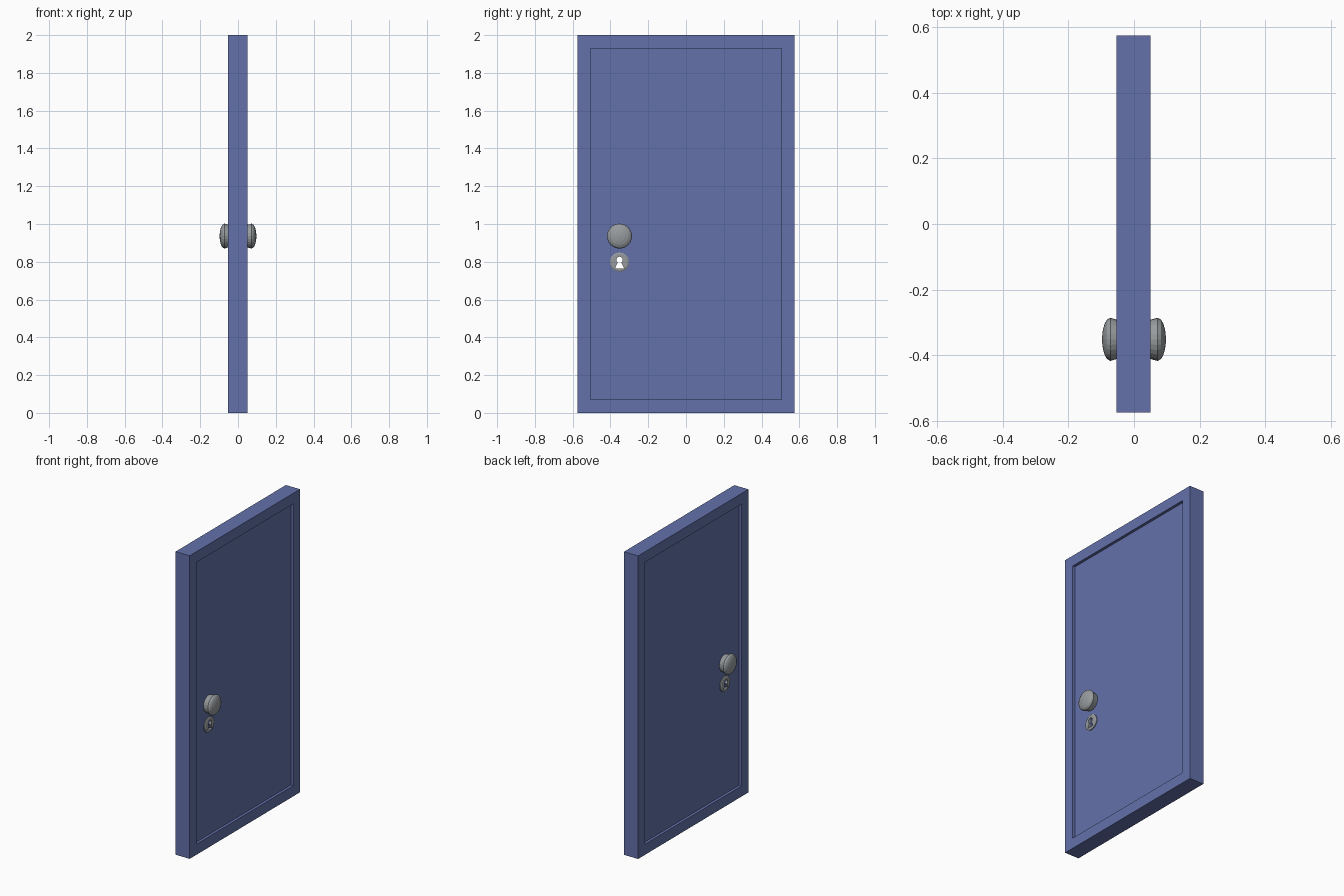
import bpy, bmesh, math

if "Cube" in bpy.data.objects:
    bpy.data.objects.remove(bpy.data.objects["Cube"])

KNOB_Y, KNOB_Z, LOCK_Z = -0.352, 0.936, 0.798
X0, X1, DEPTH = -0.053, 0.05, 0.018      # door faces and panel recess


def material(name, rgb):
    m = bpy.data.materials.new(name)
    m.diffuse_color = (*rgb, 1)
    m.use_nodes = True
    m.node_tree.nodes["Principled BSDF"].inputs["Base Color"].default_value = m.diffuse_color
    return m


blue = material("blue paint", (0.125, 0.165, 0.405))
grey = material("grey metal", (0.31, 0.33, 0.34))


def finish(name, bm, mat):
    bmesh.ops.recalc_face_normals(bm, faces=bm.faces)
    me = bpy.data.meshes.new(name)
    bm.to_mesh(me)
    bm.free()
    ob = bpy.data.objects.new(name, me)
    bpy.context.collection.objects.link(ob)
    if mat:
        me.materials.append(mat)
    return ob


def lathe(name, profile, z, mat, seg=24):
    """Turn (x, radius) points around an axis along x."""
    bm = bmesh.new()
    rings = []
    for x, r in profile:
        rings.append([bm.verts.new((x, KNOB_Y + r * math.cos(2 * math.pi * i / seg),
                                    z + r * math.sin(2 * math.pi * i / seg)))
                      for i in range(seg)])
    for a, b in zip(rings, rings[1:]):
        for i in range(seg):
            j = (i + 1) % seg
            bm.faces.new((a[i], a[j], b[j], b[i]))
    bm.faces.new(rings[0])
    bm.faces.new(rings[-1])
    return finish(name, bm, mat)


# Door slab with a recessed panel on both faces
bm = bmesh.new()
bmesh.ops.create_cube(bm, size=1)
for v in bm.verts:
    v.co = (X1 if v.co.x > 0 else X0, v.co.y * 1.15, (v.co.z + 0.5) * 2)
bm.normal_update()
sides = [f for f in bm.faces if abs(f.normal.x) > 0.9]
for f in sides:
    n = f.normal.copy()
    bmesh.ops.inset_region(bm, faces=[f], thickness=0.07, use_even_offset=True)
    inner = bmesh.ops.extrude_discrete_faces(bm, faces=[f])["faces"][0]
    for v in inner.verts:
        v.co -= n * DEPTH
door = finish("door_slab", bm, blue)

# Keyhole cutter: round top with a flared slot, right through the door
outline = [(0.017 * math.cos(math.radians(a)), 0.012 + 0.017 * math.sin(math.radians(a)))
           for a in range(-55, 236, 29)]
outline += [(-0.024, -0.033), (0.024, -0.033)]
bm = bmesh.new()
ends = [[bm.verts.new((x, KNOB_Y + y, LOCK_Z + z)) for y, z in outline] for x in (-0.2, 0.2)]
n = len(outline)
for i in range(n):
    j = (i + 1) % n
    bm.faces.new((ends[0][i], ends[0][j], ends[1][j], ends[1][i]))
for e in ends:
    bm.faces.new(e)
cutter = finish("keyhole_cutter", bm, None)
cutter.hide_render = True

cut_parts = [door]
for side, s, face in (("right", 1, X1), ("left", -1, X0)):
    panel = face - s * DEPTH
    # Knob: flaring back, sharp rim, low dome
    profile = [(panel - s * 0.003, 0.055), (face, 0.060), (s * 0.072, 0.066)]
    for a in (25, 45, 65, 82):
        t = math.radians(a)
        profile.append((s * (0.072 + 0.0255 * math.sin(t)), 0.066 * math.cos(t)))
    profile.append((s * 0.0975, 0.004))
    lathe("knob_" + side, profile, KNOB_Z, grey)
    # Keyhole plate with bevelled rim
    cut_parts.append(lathe("keyhole_plate_" + side,
                           [(panel - s * 0.002, 0.051), (panel + s * 0.006, 0.051),
                            (panel + s * 0.010, 0.044)], LOCK_Z, grey))

# Cut the keyhole through door and plates
for ob in cut_parts:
    mod = ob.modifiers.new("keyhole", 'BOOLEAN')
    mod.operation = 'DIFFERENCE'
    mod.solver = 'EXACT'
    mod.object = cutter
    bpy.context.view_layer.objects.active = ob
    bpy.ops.object.modifier_apply(modifier=mod.name)
bpy.data.objects.remove(cutter)
